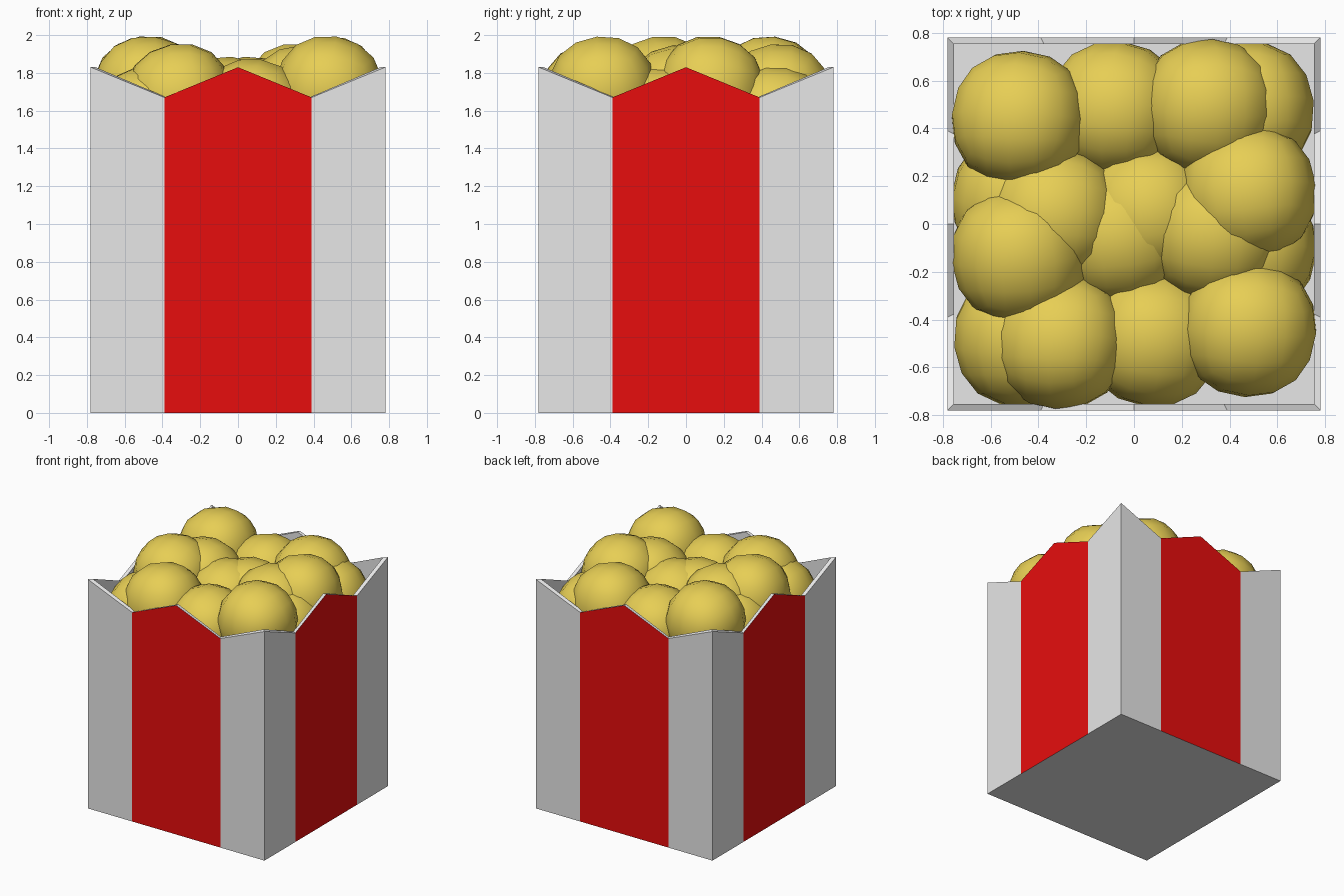
import bpy
import bmesh
import random

random.seed(4)
cube = bpy.data.objects.get("Cube")
if cube:
    bpy.data.objects.remove(cube)


def material(name, rgb):
    m = bpy.data.materials.new(name)
    m.use_nodes = True
    m.diffuse_color = (*rgb, 1)
    m.node_tree.nodes["Principled BSDF"].inputs["Base Color"].default_value = (*rgb, 1)
    return m


white = material("white card", (0.8, 0.8, 0.8))
red = material("red stripe", (0.8, 0.004, 0.004))
yellow = material("butter yellow", (0.8, 0.62, 0.09))

HALF, STRIPE, WALL = 0.78, 0.39, 0.026
PEAK, DIP = 1.83, 1.67

# Open box with a zigzag rim: outer and inner rings joined by rim and floor
bm = bmesh.new()


def ring(half, base):
    low, high = [], []
    corner = [(-1, -1), (1, -1), (1, 1), (-1, 1)]
    for i, (cx, cy) in enumerate(corner):
        nx, ny = corner[(i + 1) % 4]
        for t, z in ((0, PEAK), (0.25, DIP), (0.5, PEAK), (0.75, DIP)):
            x, y = (cx + (nx - cx) * t) * half, (cy + (ny - cy) * t) * half
            low.append(bm.verts.new((x, y, base)))
            high.append(bm.verts.new((x, y, z)))
    return low, high


out_low, out_high = ring(HALF, 0)
in_low, in_high = ring(HALF - WALL, WALL)
n = len(out_low)
for i in range(n):
    j = (i + 1) % n
    side = bm.faces.new((out_low[i], out_low[j], out_high[j], out_high[i]))
    side.material_index = 1 if i % 4 in (1, 2) else 0
    bm.faces.new((in_low[j], in_low[i], in_high[i], in_high[j]))
    bm.faces.new((out_high[i], out_high[j], in_high[j], in_high[i]))
bm.faces.new(out_low[::-1])
bm.faces.new(in_low)
mesh = bpy.data.meshes.new("striped_box")
bm.to_mesh(mesh)
bm.free()
mesh.materials.append(white)
mesh.materials.append(red)
bpy.context.collection.objects.link(bpy.data.objects.new("striped_box", mesh))

# Popcorn: rounded cubes, each with a partner turned half way round the box
RADIUS = 0.287
bm = bmesh.new()
bmesh.ops.create_cube(bm, size=2 * RADIUS / 0.84)
for f in bm.faces:
    f.smooth = True
kernel = bpy.data.meshes.new("popcorn_kernel")
bm.to_mesh(kernel)
bm.free()
kernel.materials.append(yellow)

kernels = [
    (-0.48, 0.44, 1.71),
    (-0.31, -0.49, 1.67),
    (-0.48, -0.13, 1.71),
    (-0.34, 0.04, 1.66),
    (-0.08, 0.48, 1.59),
    (-0.47, -0.48, 1.55),
    (-0.48, 0.1, 1.55),
    (-0.06, -0.05, 1.6),
]
for k, (x, y, z) in enumerate(kernels):
    tilt = [random.uniform(-0.2, 0.2) for _ in range(3)]
    for s in (1, -1):
        ob = bpy.data.objects.new(f"popcorn_{k + 1}_{'a' if s > 0 else 'b'}", kernel)
        ob.location = (s * x, s * y, z)
        ob.rotation_euler = (s * tilt[0], s * tilt[1], tilt[2])
        bpy.context.collection.objects.link(ob)
        sub = ob.modifiers.new("round", 'SUBSURF')
        sub.levels = sub.render_levels = 2
